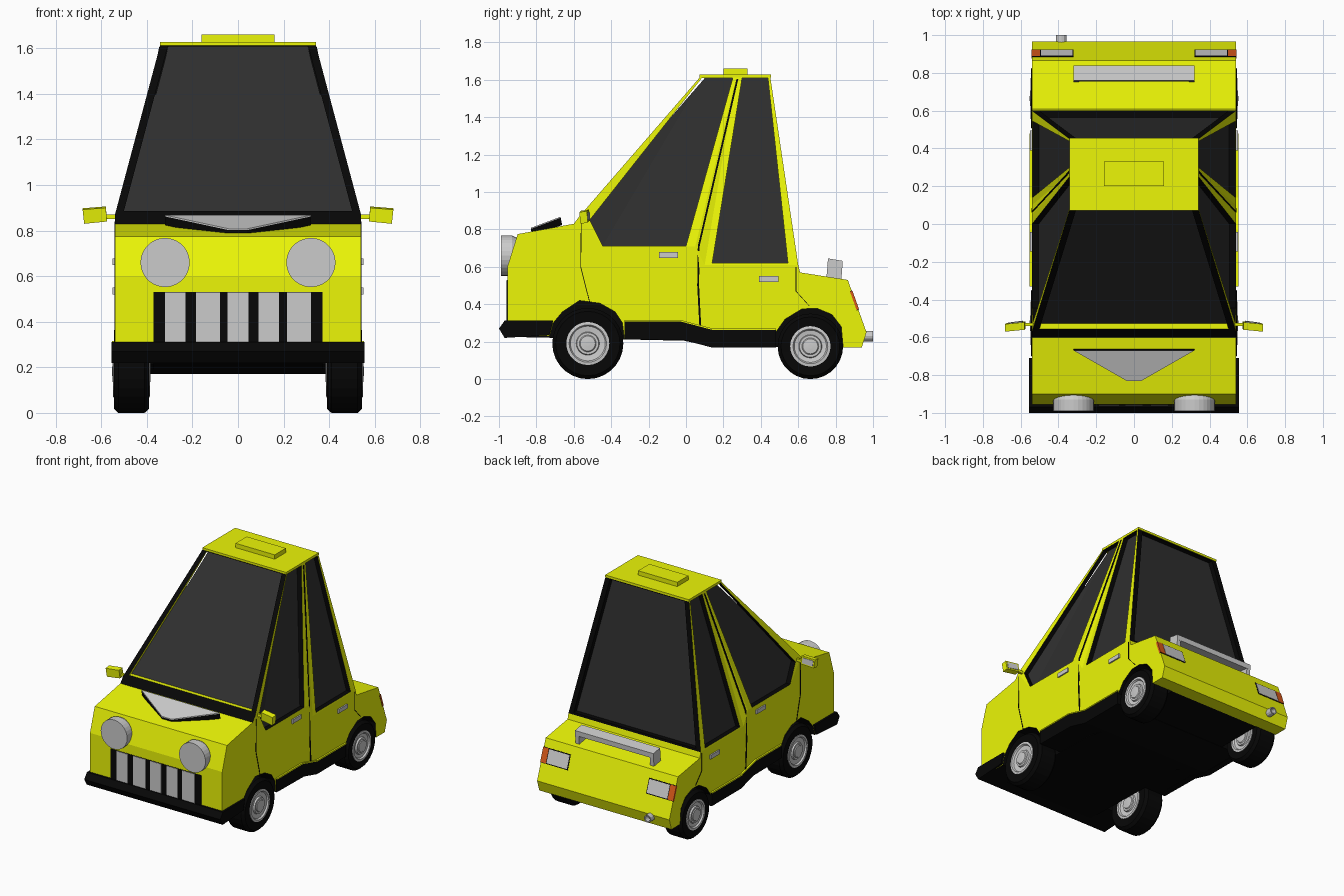
import bpy, bmesh, math
from mathutils import Vector as V
from mathutils.bvhtree import BVHTree

if "Cube" in bpy.data.objects:
    bpy.data.objects.remove(bpy.data.objects["Cube"])


def material(name, c):
    m = bpy.data.materials.new(name)
    m.diffuse_color = (*c, 1)
    m.use_nodes = True
    m.node_tree.nodes["Principled BSDF"].inputs["Base Color"].default_value = m.diffuse_color
    return m


YELLOW = material("yellow_paint", (0.84, 0.93, 0.002))
BLACK = material("black_trim", (0.002, 0.002, 0.002))
GLASS = material("dark_glass", (0.028, 0.028, 0.028))
ORANGE = material("orange_lens", (0.7, 0.1, 0.01))


def make(name, verts, faces, mat=None, mirror=False):
    me = bpy.data.meshes.new(name)
    me.from_pydata([tuple(v) for v in verts], [], faces)
    bm = bmesh.new()
    bm.from_mesh(me)
    bmesh.ops.recalc_face_normals(bm, faces=bm.faces)
    bm.to_mesh(me)
    bm.free()
    ob = bpy.data.objects.new(name, me)
    bpy.context.collection.objects.link(ob)
    if mat:
        me.materials.append(mat)
    if mirror:
        ob.modifiers.new("Mirror", 'MIRROR')
    return ob


def slab(name, pts, vec, mat=None, mirror=False, caps=None):
    """Polygon pushed along a vector; caps may split a bent polygon."""
    n = len(pts)
    verts = [V(p) for p in pts] + [V(p) + V(vec) for p in pts]
    caps = caps or [list(range(n))]
    faces = caps + [[i + n for i in c] for c in caps]
    faces += [[i, (i + 1) % n, (i + 1) % n + n, i + n] for i in range(n)]
    return make(name, verts, faces, mat, mirror)


def prism(name, yz, x0, x1, mat=None, mirror=False):
    return slab(name, [(x0, y, z) for y, z in yz], (x1 - x0, 0, 0), mat, mirror)


def box(name, x, y, z, mat=None, mirror=False):
    return prism(name, [(y[0], z[0]), (y[1], z[0]), (y[1], z[1]), (y[0], z[1])], x[0], x[1], mat, mirror)


def lathe(name, prof, centre, axis, mat=None, mirror=False, n=28):
    """Turn (radius, position) points about the x or y axis."""
    verts, faces = [], []
    for r, d in prof:
        for i in range(n):
            a = 2 * math.pi * i / n
            u, w = r * math.cos(a), r * math.sin(a)
            verts.append(V(centre) + (V((d, u, w)) if axis == 'x' else V((u, d, w))))
    for k in range(len(prof) - 1):
        faces += [[k * n + i, k * n + (i + 1) % n, (k + 1) * n + (i + 1) % n, (k + 1) * n + i] for i in range(n)]
    faces += [list(range(n)), list(range((len(prof) - 1) * n, len(prof) * n))]
    return make(name, verts, faces, mat, mirror)


# Body shell: side profile with wheel arches, plus tapered cabin
W, R = 0.54, 0.34
prof = [(-.955, .23), (-.955, .60), (-.90, .775), (-.60, .83),
        (-.57, .87), (-.45, .71), (.05, .71), (.10, .61), (.60, .61),
        (.61, .57), (.865, .53), (.965, .25), (.94, .17), (.84, .17),
        (.83, .28), (.78, .345), (.70, .378), (.62, .375), (.53, .32), (.48, .25),
        (.48, .17), (.14, .17), (-.01, .21), (-.33, .215),
        (-.34, .30), (-.38, .36), (-.46, .405), (-.57, .42), (-.66, .36), (-.71, .30), (-.73, .23)]
n = len(prof)
roof = [(.08, 1.62), (.27, 1.62), (.45, 1.62)]
verts = [(s * W, y, z) for s in (1, -1) for y, z in prof] + [(s * R, y, z) for s in (1, -1) for y, z in roof]
faces = [list(range(n)), list(range(n, 2 * n))]
for s in (0, 1):
    A, B, C, D, E = [i + s * n for i in range(4, 9)]
    F, G, H = [2 * n + 3 * s + i for i in range(3)]
    faces += [[A, B, F], [B, C, G, F], [C, D, G], [D, E, H, G]]
t = 2 * n
screen = len(faces)
faces += [[4, 4 + n, t + 3, t], [8, 8 + n, t + 5, t + 2], [t, t + 1, t + 2, t + 5, t + 4, t + 3]]
first_edge = len(faces)
edges = [i for i in range(n) if i not in (4, 5, 6, 7)]
faces += [[i, (i + 1) % n, (i + 1) % n + n, i + n] for i in edges]
body = make("body_shell", verts, faces, YELLOW)
body.data.materials.append(BLACK)
black_faces = [screen, screen + 1] + [first_edge + k for k, i in enumerate(edges) if i >= 13 or i == 3]
for i in black_faces:
    body.data.polygons[i].material_index = 1

bm = bmesh.new()
bm.from_mesh(body.data)
bmesh.ops.triangulate(bm, faces=bm.faces)
tree = BVHTree.FromBMesh(bm)
bm.free()


def on_side(y, z):
    hit = tree.ray_cast(V((2, y, z)), V((-1, 0, 0)))[0]
    return hit if hit else V((W, y, z))


def recess(pts, inward, reveal, caps=None):
    """Sink a window into the body: glass at the bottom, trim on the walls."""
    inward = V(inward)
    cutter = slab("window_cutter", [V(p) + inward for p in pts], inward * -3, reveal, False, caps)
    cutter.data.materials.append(GLASS)
    for i in range(len(caps or [0])):
        cutter.data.polygons[i].material_index = 1
    cutter.hide_render = True
    mod = body.modifiers.new("Window", 'BOOLEAN')
    mod.object, mod.operation, mod.solver, mod.material_mode = cutter, 'DIFFERENCE', 'EXACT', 'TRANSFER'
    bpy.context.view_layer.objects.active = body
    bpy.ops.object.modifier_apply(modifier=mod.name)
    bpy.data.objects.remove(cutter)


# Side windows
front_win = [(.085, 1.61), (.25, 1.61), (.0, .712), (-.445, .712), (-.515, .85)]
rear_win = [(.30, 1.61), (.438, 1.61), (.545, .62), (.14, .62)]
for s in (1, -1):
    for yz, caps in ((front_win, [[0, 1, 2, 3], [0, 3, 4]]), (rear_win, None)):
        pts = [on_side(y, z) for y, z in yz]
        recess([(s * p.x, p.y, p.z) for p in pts], (-s * .035, 0, 0), BLACK, caps)


def end_window(p0, p1, t0, t1, inset, depth, reveal):
    pts = []
    for t, s in ((t0, -1), (t0, 1), (t1, 1), (t1, -1)):
        w = W + (R - W) * t - inset
        pts.append((s * w, p0[0] + (p1[0] - p0[0]) * t, p0[1] + (p1[1] - p0[1]) * t))
    recess(pts, (0, depth, 0), reveal)


# Windscreen and rear window
end_window((-.57, .87), (.08, 1.62), .02, .985, .035, .03, YELLOW)
end_window((.60, .61), (.45, 1.62), .015, .985, .038, -.035, BLACK)


def seam(name, pts, w):
    for (y0, z0), (y1, z1) in zip(pts, pts[1:]):
        yz = [(y0 - w, z0), (y0 + w, z0), (y1 + w, z1), (y1 - w, z1)]
        slab(name, [on_side(y, z) + V((.003, 0, 0)) for y, z in yz], (-.01, 0, 0), BLACK, True)


# Door gaps
seam("middle_door_gap", [(.275, 1.605), (.068, .71), (.065, .5), (.08, .21)], .005)
seam("front_door_gap", [(-.56, .84), (-.563, .6), (-.515, .41)], .002)
seam("rear_door_gap", [(.588, .60), (.588, .47), (.66, .39)], .002)

# Roof plate and roof sign
box("roof_plate", (-.342, .342), (.072, .455), (1.612, 1.628), YELLOW)
box("roof_sign", (-.16, .16), (.20, .33), (1.62, 1.66), YELLOW)

# Sills, bumper and underside
prism("sill", [(-.33, .31), (-.03, .31), (.14, .265), (.48, .265), (.48, .168), (.14, .168),
               (-.01, .208), (-.33, .213)], .5, .547, BLACK, True)
prism("sill_lip", [(-.33, .316), (-.03, .316), (.14, .271), (.48, .271), (.48, .263), (.14, .263),
                   (-.03, .308), (-.33, .308)], .5, .552, YELLOW, True)
prism("front_bumper", [(-1, .27), (-.97, .312), (-.71, .312), (-.73, .235), (-.97, .22)], -.555, .555, BLACK)
prism("chassis", [(-.92, .225), (-.01, .205), (.14, .172), (.86, .172), (.86, .45), (-.9, .45)],
      -.37, .37, BLACK)

# Wheels with hubcaps on both faces
for name, y, r, rim in (("front", -.525, .19, .115), ("rear", .665, .175, .108)):
    c = (0, y, r)
    lathe(name + "_tyre", [(rim, .41), (rim, .393), (r - .018, .39), (r, .41), (r, .525), (r - .018, .545),
                           (rim, .542), (rim, .525)], c, 'x', BLACK, True)
    hub = [(rim, .50), (rim, .547), (rim - .015, .549), (rim - .022, .538), (.062, .534),
           (.058, .545), (.045, .545), (.04, .550), (.012, .552)]
    lathe(name + "_hubcap", hub, c, 'x', None, True)
    lathe(name + "_inner_hubcap", [(a, .935 - d) for a, d in hub], c, 'x', None, True)

# Grille with upright bars
box("grille", (-.37, .37), (-.958, -.93), (.30, .53), BLACK)
for x0, x1 in ((-.32, -.23), (-.185, -.08), (-.045, .045), (.09, .18), (.215, .32)):
    box("grille_bar", (x0, x1), (-.962, -.94), (.31, .528))

# Headlights
lathe("headlight", [(.09, -.88), (.095, -.905), (.108, -.93), (.108, -.99)], (.32, 0, .66), 'y', None, True)

# Bonnet scoop: grey top plate over black base
scoop = [(-.32, -.67, .868), (.32, -.67, .868), (.04, -.83, .808), (-.04, -.83, .808)]
slab("bonnet_scoop_top", scoop, (0, 0, -.006))
slab("bonnet_scoop_base", [V(p) - V((0, 0, .004)) for p in scoop], (0, .008, -.04), BLACK)

# Door mirrors and handles
box("mirror_stalk", (.52, .60), (-.54, -.525), (.85, .87), YELLOW, True)
slab("mirror_housing", [(.575, -.555, .84), (.675, -.565, .83), (.682, -.57, .892), (.58, -.56, .90)],
     (0, .04, .006), YELLOW, True)
slab("mirror_glass", [(.588, -.52, .855), (.667, -.53, .846), (.671, -.533, .888), (.592, -.523, .894)],
     (0, .008, .001), None, True)
box("front_handle", (.53, .550), (-.145, -.042), (.648, .678), None, True)
box("rear_handle", (.53, .550), (.39, .495), (.52, .55), None, True)

# Rear wing
prism("rear_wing", [(.755, .605), (.76, .645), (.838, .632), (.836, .595)], -.32, .32)
prism("wing_leg", [(.75, .535), (.757, .61), (.836, .60), (.83, .525)], .29, .32, None, True)


def tail(name, x0, x1, z0, z1, lift, mat=None):
    nrm = V((0, .94, .336))
    pts = [V((x, .865 + (.53 - z) / .28 * .1, z)) - nrm * .01 for x, z in ((x0, z0), (x1, z0), (x1, z1), (x0, z1))]
    slab(name, pts, nrm * (.01 + lift), mat, True)


# Tail lights and exhaust
tail("tail_light_surround", .32, .541, .37, .473, .002, BLACK)
tail("tail_light", .326, .493, .376, .467, .004)
tail("rear_indicator", .497, .543, .373, .47, .004, ORANGE)
lathe("exhaust_pipe", [(.028, .88), (.028, 1.0), (.02, 1.0), (.02, .96)], (-.385, 0, .23), 'y', None, False, 12)
